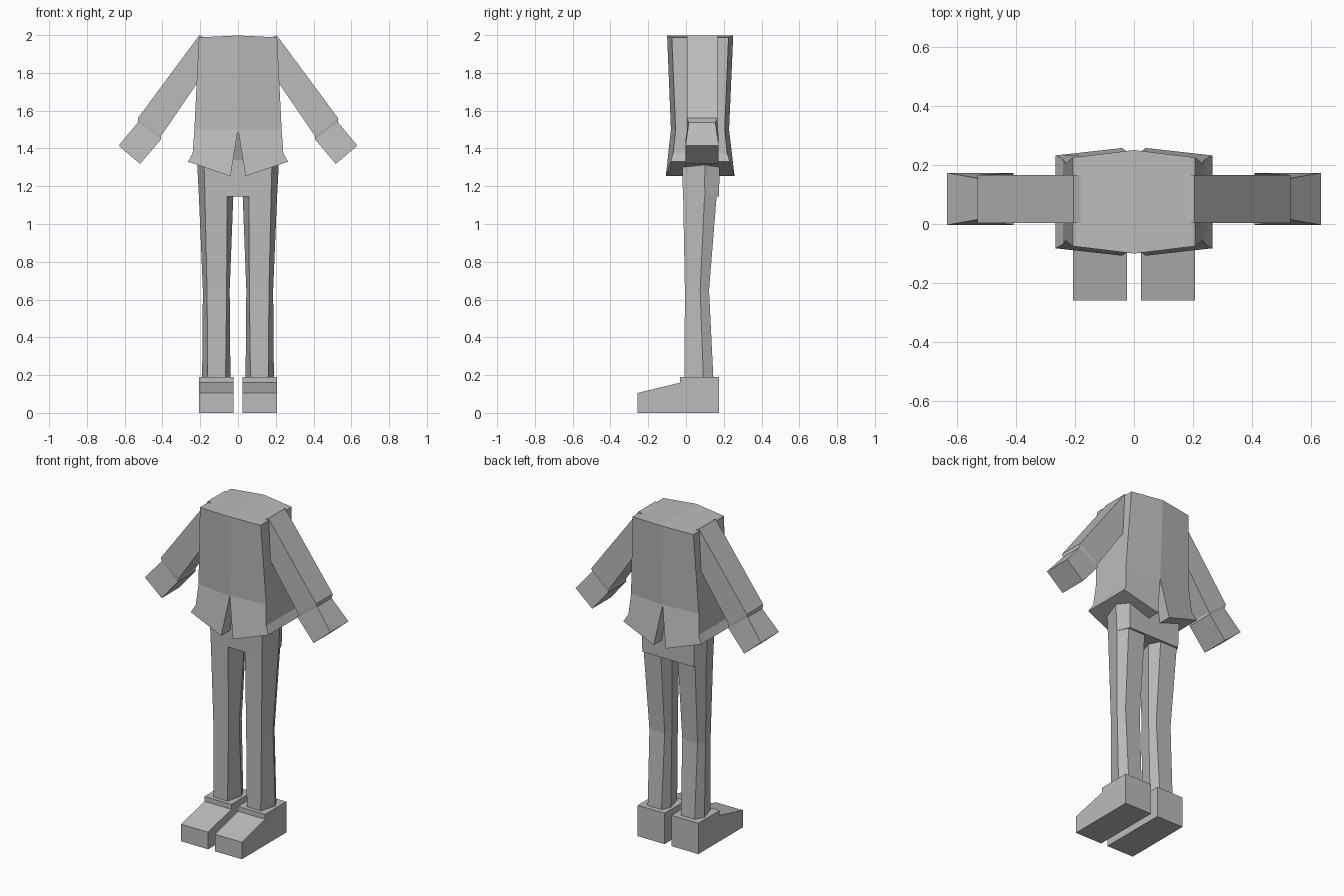
import bpy, bmesh

if "Cube" in bpy.data.objects:
    bpy.data.objects.remove(bpy.data.objects["Cube"])

grey = bpy.data.materials.new("plain grey")
grey.diffuse_color = (0.5, 0.5, 0.5, 1)
grey.use_nodes = True
grey.node_tree.nodes["Principled BSDF"].inputs["Base Color"].default_value = grey.diffuse_color


def make(name, verts, faces, mirror=True):
    """Flat-shaded mesh, mirrored across x = 0 when asked."""
    me = bpy.data.meshes.new(name)
    me.from_pydata(verts, [], faces)
    bm = bmesh.new()
    bm.from_mesh(me)
    if mirror:
        geom = bmesh.ops.duplicate(bm, geom=bm.verts[:] + bm.edges[:] + bm.faces[:])["geom"]
        for v in [g for g in geom if isinstance(g, bmesh.types.BMVert)]:
            v.co.x *= -1
        bmesh.ops.remove_doubles(bm, verts=bm.verts[:], dist=0.0005)
    bmesh.ops.recalc_face_normals(bm, faces=bm.faces[:])
    bm.to_mesh(me)
    bm.free()
    me.materials.append(grey)
    ob = bpy.data.objects.new(name, me)
    bpy.context.collection.objects.link(ob)
    return ob


def loft(name, rings, mirror=True):
    """Skin through rings with equal point counts, capped at both ends."""
    n = len(rings[0])
    verts = [p for r in rings for p in r]
    faces = [(k * n + i, k * n + (i + 1) % n, (k + 1) * n + (i + 1) % n, (k + 1) * n + i)
             for k in range(len(rings) - 1) for i in range(n)]
    faces += [tuple(range(n)), tuple(range(len(verts) - n, len(verts)))]
    return make(name, verts, faces, mirror)


# Jacket: half shell with flared hem and a wedge vent front and back
jacket = {
    "t0": (0, -0.10, 1.998), "t1": (0.207, -0.075, 1.988),
    "t2": (0.207, 0.225, 1.988), "t3": (0, 0.25, 1.998),
    "m0": (0, -0.08, 1.5), "m1": (0.231, -0.055, 1.5),
    "m2": (0.231, 0.205, 1.5), "m3": (0, 0.228, 1.5),
    "e1": (0.24, -0.068, 1.375), "e2": (0.24, 0.218, 1.375),
    "h0": (0.04, -0.107, 1.253), "h1": (0.265, -0.082, 1.33),
    "h2": (0.265, 0.232, 1.33), "h3": (0.04, 0.257, 1.253),
    "p0": (0, -0.02, 1.34), "p1": (0.027, -0.02, 1.34),
    "q0": (0, 0.17, 1.34), "q1": (0.027, 0.17, 1.34),
}
patches = ["t0 t1 m1 m0", "t1 t2 m2 m1", "t2 t3 m3 m2", "t0 t3 t2 t1",
           "m0 m1 e1 h1 h0", "m1 m2 e2 e1", "e1 e2 h2 h1", "m2 m3 h3 h2 e2",
           "h0 h1 h2 h3", "m0 h0 p1", "m0 p1 p0", "p0 p1 q1 q0",
           "p1 h0 h3 q1", "m3 q1 h3", "m3 q0 q1"]
keys = list(jacket)
make("jacket", list(jacket.values()),
     [tuple(keys.index(k) for k in p.split()) for p in patches])


# Sleeves and cuffs: four-sided sections given by upper and lower edges
def section(xt, zt, xb, zb, top, bottom):
    return [(xt, 0.085 - top, zt), (xt, 0.085 + top, zt),
            (xb, 0.085 + bottom, zb), (xb, 0.085 - bottom, zb)]


loft("sleeves", [section(0.17, 1.985, 0.17, 1.81, 0.081, 0.081),
                 section(0.205, 1.999, 0.205, 1.762, 0.081, 0.081),
                 section(0.53, 1.56, 0.408, 1.465, 0.081, 0.081),
                 section(0.53, 1.538, 0.408, 1.448, 0.07, 0.088),
                 section(0.632, 1.415, 0.518, 1.318, 0.088, 0.088)])


# Trouser legs: six-sided sections, widest at the side seam
def leg_ring(z, inner, f0, f1, outer, front, seam, back):
    return [(f0, front, z), (f1, front, z), (outer, seam, z),
            (f1, back, z), (f0, back, z), (inner, seam, z)]


loft("trouser_legs", [
    leg_ring(0.18, 0.04, 0.066, 0.16, 0.19, -0.008, 0.092, 0.145),
    leg_ring(0.65, 0.044, 0.06, 0.164, 0.186, -0.006, 0.075, 0.122),
    leg_ring(1.145, 0.025, 0.058, 0.175, 0.207, -0.015, 0.098, 0.162),
    leg_ring(1.32, 0.025, 0.058, 0.18, 0.216, -0.02, 0.10, 0.175)])


# Hips: bridge joining the legs
def hip_ring(z, side, wide, front, back):
    return [(-side, front, z), (side, front, z), (wide, 0.10, z),
            (side, back, z), (-side, back, z), (-wide, 0.10, z)]


loft("hips", [hip_ring(1.145, 0.175, 0.207, -0.016, 0.175),
              hip_ring(1.34, 0.18, 0.216, -0.021, 0.178)], mirror=False)

# Shoes: side profile extruded across the foot
shoe = [(-0.258, 0), (0.175, 0), (0.175, 0.19), (-0.032, 0.19), (-0.032, 0.16), (-0.258, 0.105)]
loft("shoes", [[(x, y, z) for y, z in shoe] for x in (0.023, 0.207)])
